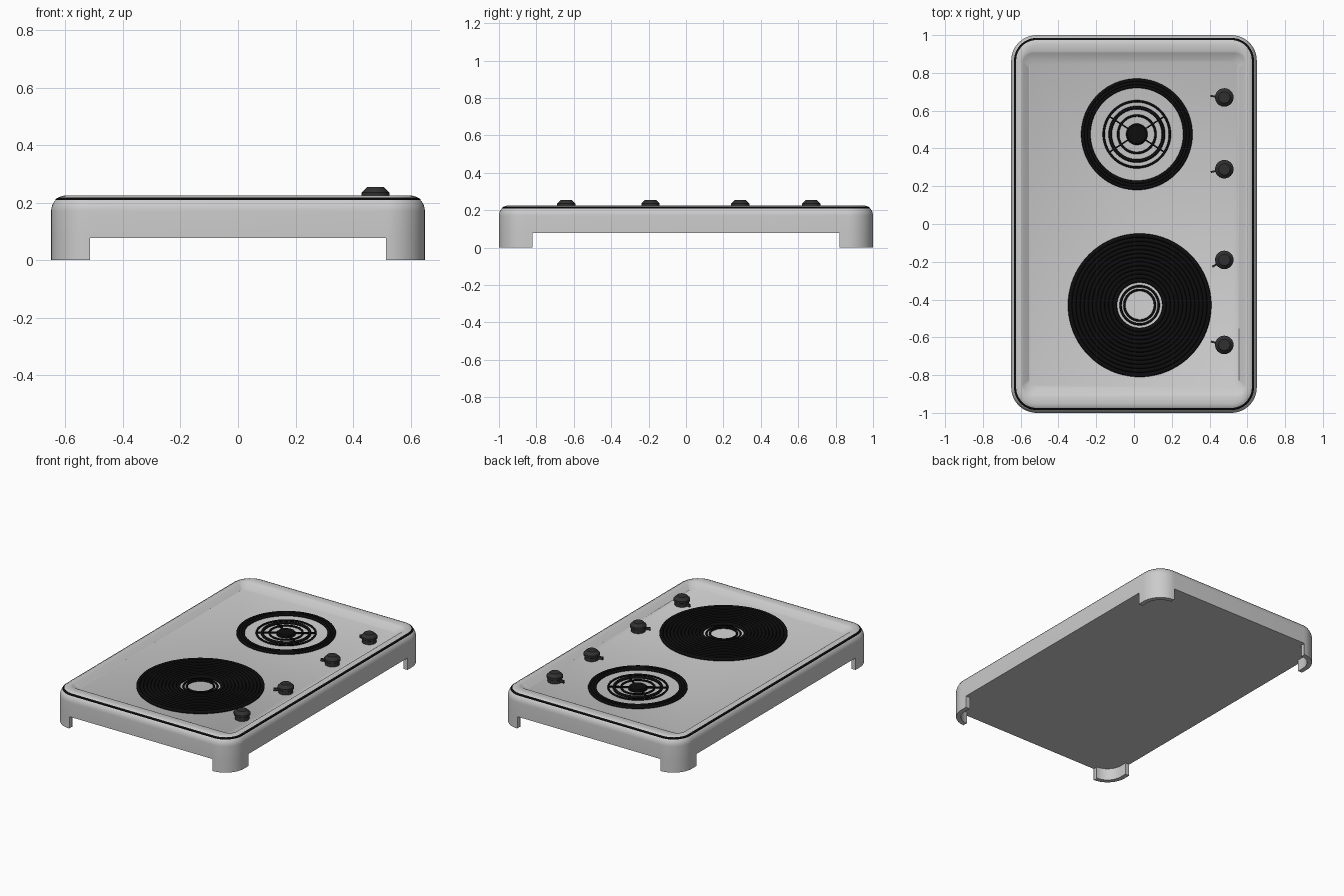
import bpy, bmesh, math

if "Cube" in bpy.data.objects:
    bpy.data.objects.remove(bpy.data.objects["Cube"])


def material(name, v):
    m = bpy.data.materials.new(name)
    m.diffuse_color = (v, v, v, 1)
    m.use_nodes = True
    m.node_tree.nodes["Principled BSDF"].inputs["Base Color"].default_value = m.diffuse_color
    return m


BLACK = material("black_enamel", 0.004)
DARK = material("dark_plastic", 0.03)


def finish(name, bm, mat=None, loc=(0, 0, 0), rot=0.0, angle=35):
    bmesh.ops.recalc_face_normals(bm, faces=bm.faces)
    me = bpy.data.meshes.new(name)
    bm.to_mesh(me)
    bm.free()
    ob = bpy.data.objects.new(name, me)
    bpy.context.collection.objects.link(ob)
    ob.location = loc
    ob.rotation_euler[2] = rot
    if mat:
        me.materials.append(mat)
    bpy.ops.object.select_all(action='DESELECT')
    ob.select_set(True)
    bpy.context.view_layer.objects.active = ob
    bpy.ops.object.shade_smooth_by_angle(angle=math.radians(angle))
    return ob


def rounded_rect(hx, hy, r, n=12):
    pts = []
    for k, (sx, sy) in enumerate([(1, 1), (-1, 1), (-1, -1), (1, -1)]):
        for i in range(n + 1):
            a = (k + i / n) * math.pi / 2
            pts.append((sx * (hx - r) + r * math.cos(a), sy * (hy - r) + r * math.sin(a)))
    return pts


def circle(r, n=32):
    return [(r * math.cos(2 * math.pi * i / n), r * math.sin(2 * math.pi * i / n)) for i in range(n)]


def loft(layers, closed=False):
    """Bridge outlines (points, z); cap the ends or close the profile."""
    bm = bmesh.new()
    rings = [[bm.verts.new((x, y, z)) for x, y in pts] for pts, z in layers]
    pairs = list(zip(rings, rings[1:])) + ([(rings[-1], rings[0])] if closed else [])
    for a, b in pairs:
        for i in range(len(a)):
            j = (i + 1) % len(a)
            bm.faces.new((a[i], a[j], b[j], b[i]))
    if not closed:
        bm.faces.new(rings[0])
        bm.faces.new(rings[-1])
    return bm


HX, HY, R, LEG, FLOOR = 0.65, 1.0, 0.135, 0.078, 0.195

# Body: wall, rounded shoulder, rim and sunken tray
layers = [(rounded_rect(HX, HY, R), LEG)]
for i in range(9):
    a = i / 8 * math.pi / 2
    s = 0.05 * (1 - math.cos(a))
    layers.append((rounded_rect(HX - s, HY - s, R - s), 0.17 + 0.055 * math.sin(a)))
layers += [(rounded_rect(0.595, 0.915, 0.06), 0.225),
           (rounded_rect(0.588, 0.905, 0.055), 0.221),
           (rounded_rect(0.555, 0.866, 0.04), FLOOR)]
finish("hob_body", loft(layers))

# Black trim line around the shoulder
trim = [(0.014, 0.206), (0.016, 0.213), (0.026, 0.219), (0.026, 0.206)]
finish("trim_line", loft([(rounded_rect(HX - s, HY - s, R - s), z) for s, z in trim], True), BLACK)


# Curved corner feet, open on the inside
def foot_path(inset):
    r = R - inset
    arc = [(HX - R + r * math.cos(i / 12 * math.pi / 2), HY - R + r * math.sin(i / 12 * math.pi / 2))
           for i in range(13)]
    return [(HX - inset, 0.82)] + arc + [(0.52, HY - inset)]


for sx in (-1, 1):
    for sy in (-1, 1):
        outline = [(sx * x, sy * y) for x, y in foot_path(0) + foot_path(0.03)[::-1]]
        finish("corner_foot", loft([(outline, 0), (outline, LEG + 0.002)]))


# Ring elements
def coil(name, centre, radius, tube, z):
    section = [(radius + tube * math.cos(t), z + tube * math.sin(t))
               for t in [k * math.pi / 4 for k in range(8)]]
    finish(name, loft([(circle(r, 80), h) for r, h in section], True), BLACK,
           (centre[0], centre[1], 0), angle=60)


# Large burner: dense coils and two thin inner rings
BIG = (0.03, -0.43)
for i in range(12):
    coil("large_burner_coil", BIG, 0.131 + i * 0.0216, 0.0112, FLOOR + 0.013)
for r in (0.101, 0.081):
    coil("large_burner_inner_ring", BIG, r, 0.006, FLOOR + 0.01)

# Small burner: outer band, grate rings, hub and spokes
SMALL = (0.015, 0.475)
for r in (0.254, 0.270, 0.286):
    coil("small_burner_band", SMALL, r, 0.009, FLOOR + 0.01)
for r, t in ((0.175, 0.006), (0.141, 0.009), (0.099, 0.006)):
    coil("small_burner_ring", SMALL, r, t, FLOOR + 0.01)
finish("small_burner_hub", loft([(circle(0.057), FLOOR), (circle(0.057), FLOOR + 0.01),
                                 (circle(0.05), FLOOR + 0.017)]), BLACK, (*SMALL, 0))
for deg in (33, 147, 213, 327):
    bar = [(0.05, -0.004), (0.178, -0.004), (0.178, 0.004), (0.05, 0.004)]
    finish("small_burner_spoke", loft([(bar, FLOOR + 0.005), (bar, FLOOR + 0.015)]),
           BLACK, (*SMALL, 0), math.radians(deg))

# Control knobs with pointers
for y, deg in ((0.67, 174), (0.29, 192), (-0.19, 210), (-0.64, 166)):
    knob = [(0.043, FLOOR), (0.043, 0.218), (0.049, 0.222), (0.049, 0.235), (0.03, 0.254)]
    finish("knob", loft([(circle(r, 24), z) for r, z in knob]), DARK, (0.478, y, 0))
    bar = [(0.03, -0.005), (0.073, -0.005), (0.073, 0.005), (0.03, 0.005)]
    finish("knob_pointer", loft([(bar, 0.203), (bar, 0.22)]), DARK, (0.478, y, 0), math.radians(deg))
